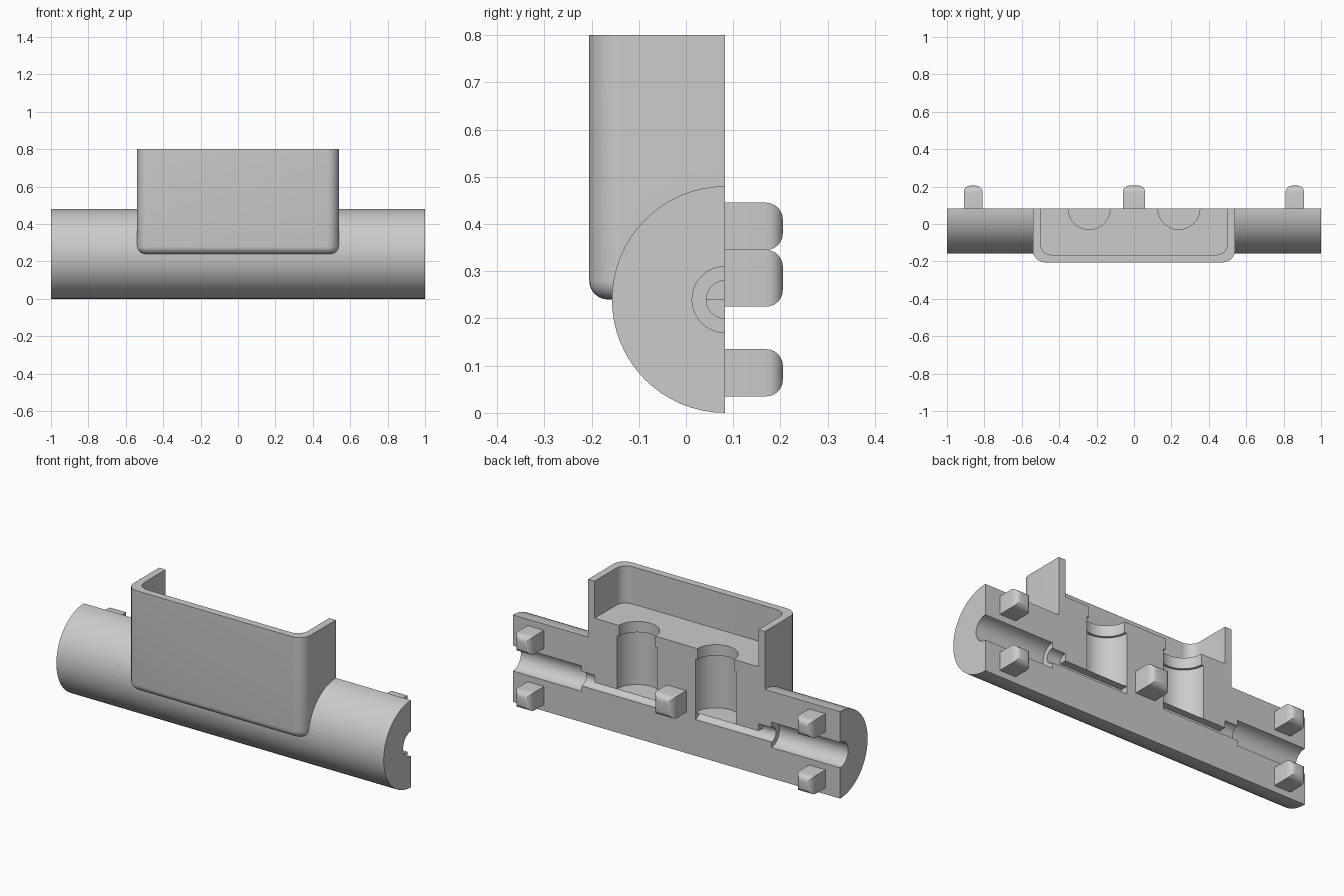
import bpy, bmesh, math
from mathutils import Matrix, Vector

if "Cube" in bpy.data.objects:
    bpy.data.objects.remove(bpy.data.objects["Cube"], do_unlink=True)

CUT_Y = 0.083     # plane of the flat back
AXIS_Z = 0.24     # height of the barrel axis

grey = bpy.data.materials.new("plain_grey")
grey.use_nodes = True
grey.diffuse_color = (0.6, 0.6, 0.6, 1)
grey.node_tree.nodes["Principled BSDF"].inputs["Base Color"].default_value = (0.6, 0.6, 0.6, 1)


def finish(bm, name):
    bmesh.ops.recalc_face_normals(bm, faces=bm.faces)
    mesh = bpy.data.meshes.new(name)
    bm.to_mesh(mesh)
    bm.free()
    mesh.materials.append(grey)
    obj = bpy.data.objects.new(name, mesh)
    bpy.context.collection.objects.link(obj)
    return obj


def cylinder(name, radius, start, end, lower_half=False):
    """Cylinder between two points."""
    a, b = Vector(start), Vector(end)
    turn = (b - a).to_track_quat('Z', 'Y').to_matrix().to_4x4()
    bm = bmesh.new()
    bmesh.ops.create_cone(bm, cap_ends=True, segments=64, radius1=radius, radius2=radius,
                          depth=(b - a).length, matrix=Matrix.Translation((a + b) / 2) @ turn)
    if lower_half:
        cut = bmesh.ops.bisect_plane(bm, geom=bm.verts[:] + bm.edges[:] + bm.faces[:],
                                     plane_co=a, plane_no=(0, 0, 1), clear_outer=True)
        rim = [e for e in cut["geom_cut"] if isinstance(e, bmesh.types.BMEdge)]
        bmesh.ops.holes_fill(bm, edges=rim)
    return finish(bm, name)


def box(name, low, high, upright=0.0, edge=0.0, picks=None):
    """Box with rounded upright edges, then rounded edges chosen by a rule."""
    low, high = Vector(low), Vector(high)
    bm = bmesh.new()
    bmesh.ops.create_cube(bm, size=1, matrix=Matrix.Translation((low + high) / 2)
                          @ Matrix.Diagonal((*(high - low), 1)))
    if upright:
        edges = [e for e in bm.edges if abs(e.verts[0].co.z - e.verts[1].co.z) > 0.01]
        bmesh.ops.bevel(bm, geom=edges, offset=upright, segments=8, profile=0.5, affect='EDGES')
    if edge:
        edges = [e for e in bm.edges if all(picks(v.co) for v in e.verts)]
        bmesh.ops.bevel(bm, geom=edges, offset=edge, segments=6, profile=0.5, affect='EDGES')
    return finish(bm, name)


def combine(target, tool, operation='DIFFERENCE'):
    """Apply a boolean and throw the tool away."""
    mod = target.modifiers.new("combine", 'BOOLEAN')
    mod.operation, mod.object, mod.solver = operation, tool, 'EXACT'
    bpy.context.view_layer.objects.active = target
    bpy.ops.object.modifier_apply(modifier=mod.name)
    bpy.data.objects.remove(tool, do_unlink=True)


def smooth(obj):
    bpy.ops.object.select_all(action='DESELECT')
    obj.select_set(True)
    bpy.context.view_layer.objects.active = obj
    bpy.ops.object.shade_smooth_by_angle(angle=math.radians(30))


# Barrel with the tray block merged in
body = cylinder("valve_body", 0.24, (-1, CUT_Y, AXIS_Z), (1, CUT_Y, AXIS_Z))
tray = box("tray", (-0.54, -0.205, AXIS_Z), (0.54, 0.371, 0.8), 0.065, 0.04,
           lambda co: co.z < AXIS_Z + 0.001)
combine(body, tray, 'UNION')

# Tray hollow
combine(body, box("tray_hollow", (-0.5, -0.165, 0.595), (0.5, 0.331, 0.9), 0.06))

# Wells with a narrower collar, stepped bores and half-round passages
for s in (-1, 1):
    def at(x):
        return (s * x, CUT_Y, AXIS_Z)
    x = s * 0.24
    combine(body, cylinder("well", 0.125, (x, CUT_Y, AXIS_Z), (x, CUT_Y, 0.535)))
    combine(body, cylinder("collar", 0.112, (x, CUT_Y, 0.5), (x, CUT_Y, 0.7)))
    combine(body, cylinder("passage", 0.04, at(0.115), at(0.51), True))
    combine(body, cylinder("narrow_bore", 0.04, at(0.5), at(0.7)))
    combine(body, cylinder("wide_bore", 0.07, at(0.58), at(1.1)))

# Flat back
combine(body, box("back_cutter", (-2, CUT_Y, -1), (2, 2, 2)))
smooth(body)


# Locating pegs on the flat back
def peg(name, x, z, half):
    obj = box(name, (x - half, CUT_Y - 0.005, z - half), (x + half, 0.205, z + half),
              0, 0.035, lambda co: co.y > 0.2)
    smooth(obj)


for side, x in (("right", -0.86), ("left", 0.86)):
    peg(side + "_lower_peg", x, 0.085, 0.05)
    peg(side + "_upper_peg", x, 0.395, 0.05)
peg("middle_peg", 0, 0.285, 0.06)
